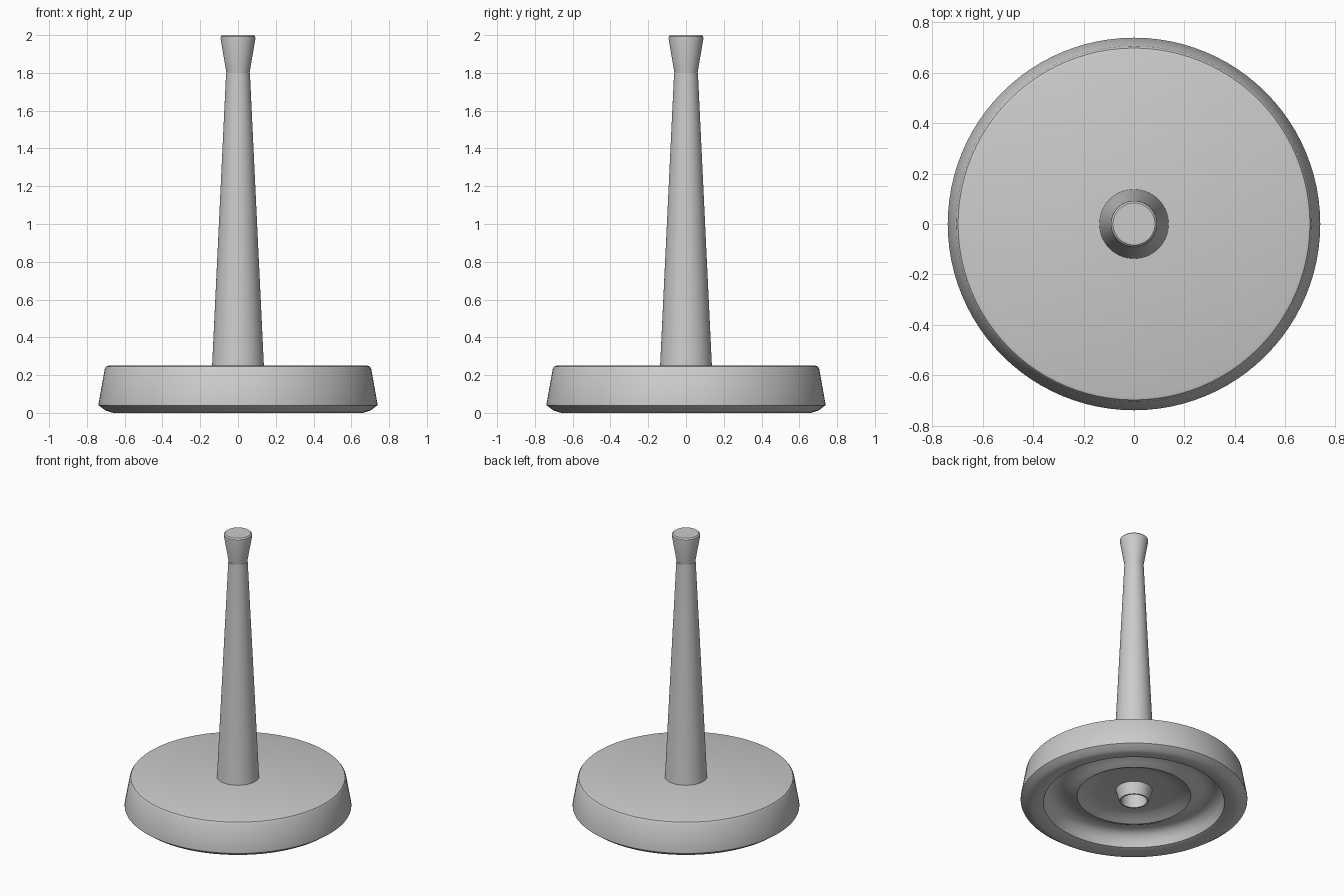
import bpy, bmesh
from math import sin, cos, tau, radians

cube = bpy.data.objects.get("Cube")
if cube:
    bpy.data.objects.remove(cube)

grey = bpy.data.materials.new("plain grey")
grey.use_nodes = True
colour = (0.6, 0.6, 0.6, 1)
grey.diffuse_color = colour
grey.node_tree.nodes["Principled BSDF"].inputs["Base Color"].default_value = colour


def lathe(name, profile, sides=96):
    """Spin (radius, height) points about z; radius 0 makes a pole."""
    bm = bmesh.new()
    rings = []
    for r, z in profile:
        if r == 0:
            rings.append([bm.verts.new((0, 0, z))] * sides)
        else:
            rings.append([bm.verts.new((r * cos(tau * i / sides), r * sin(tau * i / sides), z))
                          for i in range(sides)])
    for a, b in zip(rings, rings[1:]):
        for i in range(sides):
            j = (i + 1) % sides
            corners = list(dict.fromkeys((a[i], a[j], b[j], b[i])))
            bm.faces.new(corners)
    bmesh.ops.recalc_face_normals(bm, faces=bm.faces)
    mesh = bpy.data.meshes.new(name)
    bm.to_mesh(mesh)
    bm.free()
    mesh.materials.append(grey)
    obj = bpy.data.objects.new(name, mesh)
    bpy.context.collection.objects.link(obj)
    bpy.ops.object.select_all(action="DESELECT")
    obj.select_set(True)
    bpy.context.view_layer.objects.active = obj
    bpy.ops.object.shade_smooth_by_angle(angle=radians(35))
    return obj


# Round base: domed edge, chamfered foot, hollow underside with a bored boss
lathe("base", [
    (0, 0.25), (0.685, 0.25), (0.697, 0.246), (0.705, 0.235),
    (0.738, 0.05), (0.738, 0.04), (0.70, 0.012), (0.66, 0.0),
    (0.59, 0.02), (0.575, 0.06), (0.55, 0.095), (0.51, 0.115), (0.46, 0.11),
    (0.41, 0.085), (0.37, 0.07), (0.34, 0.085), (0.29, 0.105), (0.25, 0.11),
    (0.118, 0.11), (0.095, 0.03), (0.085, 0.03), (0.08, 0.2), (0, 0.2)])

# Tapering post
lathe("post", [(0, 0.24), (0.138, 0.24), (0.137, 0.25), (0.063, 1.8), (0, 1.8)])

# Flared knob on top of the post
lathe("knob", [(0, 1.79), (0.06, 1.79), (0.063, 1.81), (0.092, 1.98),
               (0.091, 1.992), (0.083, 2.0), (0, 2.0)])
